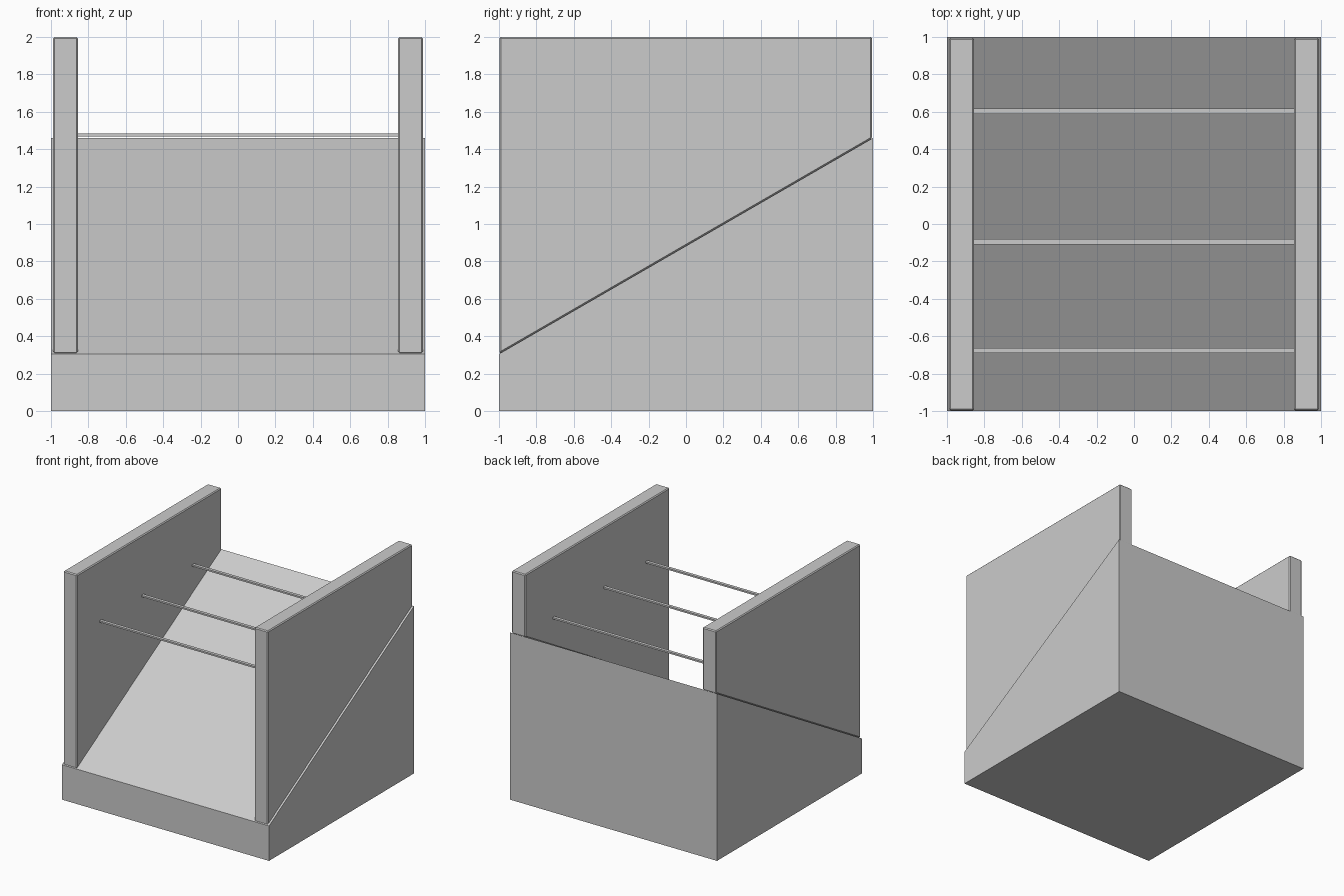
import bpy
import bmesh

if "Cube" in bpy.data.objects:
    bpy.data.objects.remove(bpy.data.objects["Cube"])


def extrude_profile(name, profile, x0, x1, bevel=0.0):
    """Solid made by sweeping a (y, z) side profile from x0 to x1."""
    bm = bmesh.new()
    face = bm.faces.new([bm.verts.new((x0, y, z)) for y, z in profile])
    swept = bmesh.ops.extrude_face_region(bm, geom=[face])["geom"]
    verts = [g for g in swept if isinstance(g, bmesh.types.BMVert)]
    bmesh.ops.translate(bm, verts=verts, vec=(x1 - x0, 0, 0))
    bmesh.ops.recalc_face_normals(bm, faces=bm.faces[:])
    mesh = bpy.data.meshes.new(name)
    bm.to_mesh(mesh)
    bm.free()
    obj = bpy.data.objects.new(name, mesh)
    bpy.context.collection.objects.link(obj)
    if bevel:
        mod = obj.modifiers.new("edge_bevel", 'BEVEL')
        mod.width = bevel
        mod.segments = 1
    return obj


SLOPE_FRONT, SLOPE_BACK = 0.305, 1.46

# Sloping solid base
extrude_profile("ramp_base", [(-1, 0), (1, 0), (1, SLOPE_BACK), (-1, SLOPE_FRONT)], -1, 1)

# Side walls standing on the slope
wall = [(-0.998, SLOPE_FRONT + 0.001), (0.995, SLOPE_BACK - 0.003), (0.995, 2), (-0.998, 2)]
for side, x0, x1 in (("left", -0.988, -0.856), ("right", 0.856, 0.988)):
    extrude_profile(side + "_wall", wall, x0, x1, bevel=0.008)

# Thin cross slats, set into the walls at both ends
for i, y in enumerate((-0.676, -0.095, 0.603)):
    slat = [(y - 0.014, 1.469), (y + 0.014, 1.469), (y + 0.014, 1.483), (y - 0.014, 1.483)]
    extrude_profile(f"cross_slat_{i + 1}", slat, -0.87, 0.87)
